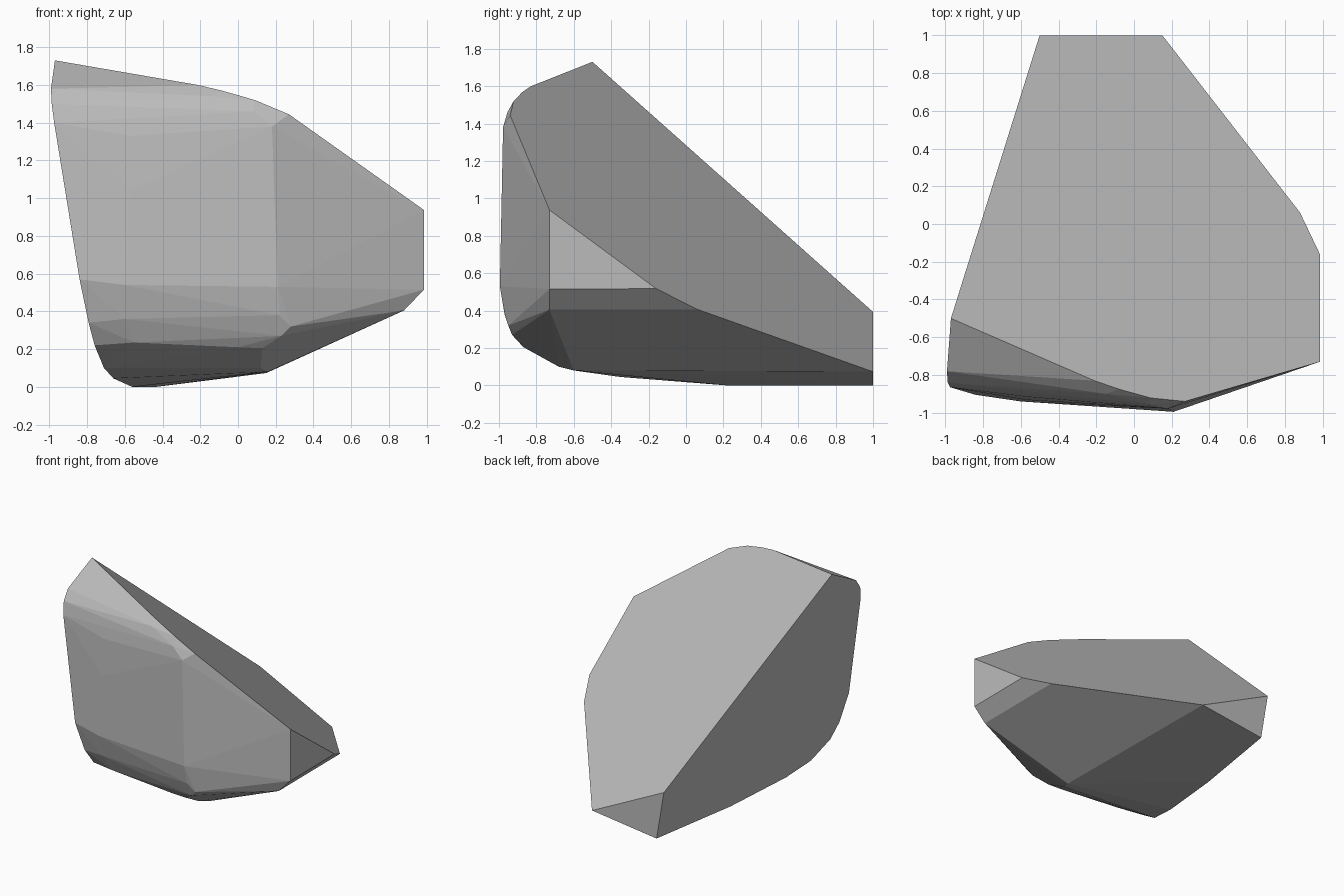
import bpy, bmesh, math

if "Cube" in bpy.data.objects:
    bpy.data.objects.remove(bpy.data.objects["Cube"])

# Stone colour
stone = bpy.data.materials.new("stone grey")
stone.diffuse_color = (0.50, 0.50, 0.50, 1)
stone.use_nodes = True
stone.node_tree.nodes["Principled BSDF"].inputs["Base Color"].default_value = stone.diffuse_color


def left_x(y, z):
    """Flat cleaved side on the left."""
    return -0.596 + 0.162 * y - 0.170 * z


def top_z(x, y):
    """Flat sloping cut across the top and back."""
    return 0.94 - 0.737 * (y + 0.73) - 0.492 * (x - 0.98)


# Rim of the sloping top cut (x, y)
top_rim = [(-0.97, -0.5), (-0.21, -0.83), (-0.08, -0.875), (0.09, -0.922),
           (0.27, -0.94), (0.985, -0.73), (0.985, -0.16), (0.88, 0.06),
           (0.15, 1.0), (-0.5, 1.0)]

# Rounded front rim of the left side (y, z)
left_rim = [(-0.78, 1.58), (-0.84, 1.5), (-0.865, 1.4), (-0.885, 1.04),
            (-0.905, 0.57), (-0.85, 0.34), (-0.78, 0.22), (-0.6, 0.1),
            (-0.35, 0.045), (0.22, 0.0), (1.0, 0.0)]

# Right end with its chamfer, then the underside edge
right_end = [(0.985, -0.73, 0.515), (0.88, -0.73, 0.405), (0.16, -0.6, 0.08)]

# Weathered front: central column, then the ridge near the right
front = [(-0.57, -0.915, 1.33), (-0.57, -0.932, 1.04), (-0.6, -0.94, 0.54),
         (-0.6, -0.895, 0.36), (-0.55, -0.84, 0.235),
         (0.08, -0.955, 1.46), (0.18, -0.978, 1.38), (0.18, -0.99, 0.85),
         (0.21, -0.995, 0.53), (0.22, -0.97, 0.38), (0.28, -0.95, 0.32),
         (0.23, -0.93, 0.27), (0.13, -0.87, 0.205), (0.12, -0.68, 0.1),
         (-0.15, -0.9, 1.54), (-0.2, -0.93, 1.45), (0.0, -0.87, 0.21)]

points = [(x, y, top_z(x, y)) for x, y in top_rim]
points += [(left_x(y, z), y, z) for y, z in left_rim]
points += right_end + front

# Wrap the points in a faceted rock and merge the flat areas
bm = bmesh.new()
for p in points:
    bm.verts.new(p)
hull = bmesh.ops.convex_hull(bm, input=bm.verts)
loose = {g for g in hull["geom_interior"] + hull["geom_unused"]
         if isinstance(g, bmesh.types.BMVert)}
bmesh.ops.delete(bm, geom=list(loose), context="VERTS")
bmesh.ops.dissolve_limit(bm, angle_limit=math.radians(1.0),
                         verts=bm.verts, edges=bm.edges)
bmesh.ops.recalc_face_normals(bm, faces=bm.faces)

mesh = bpy.data.meshes.new("rock")
bm.to_mesh(mesh)
bm.free()
mesh.materials.append(stone)
rock = bpy.data.objects.new("rock", mesh)
bpy.context.collection.objects.link(rock)
